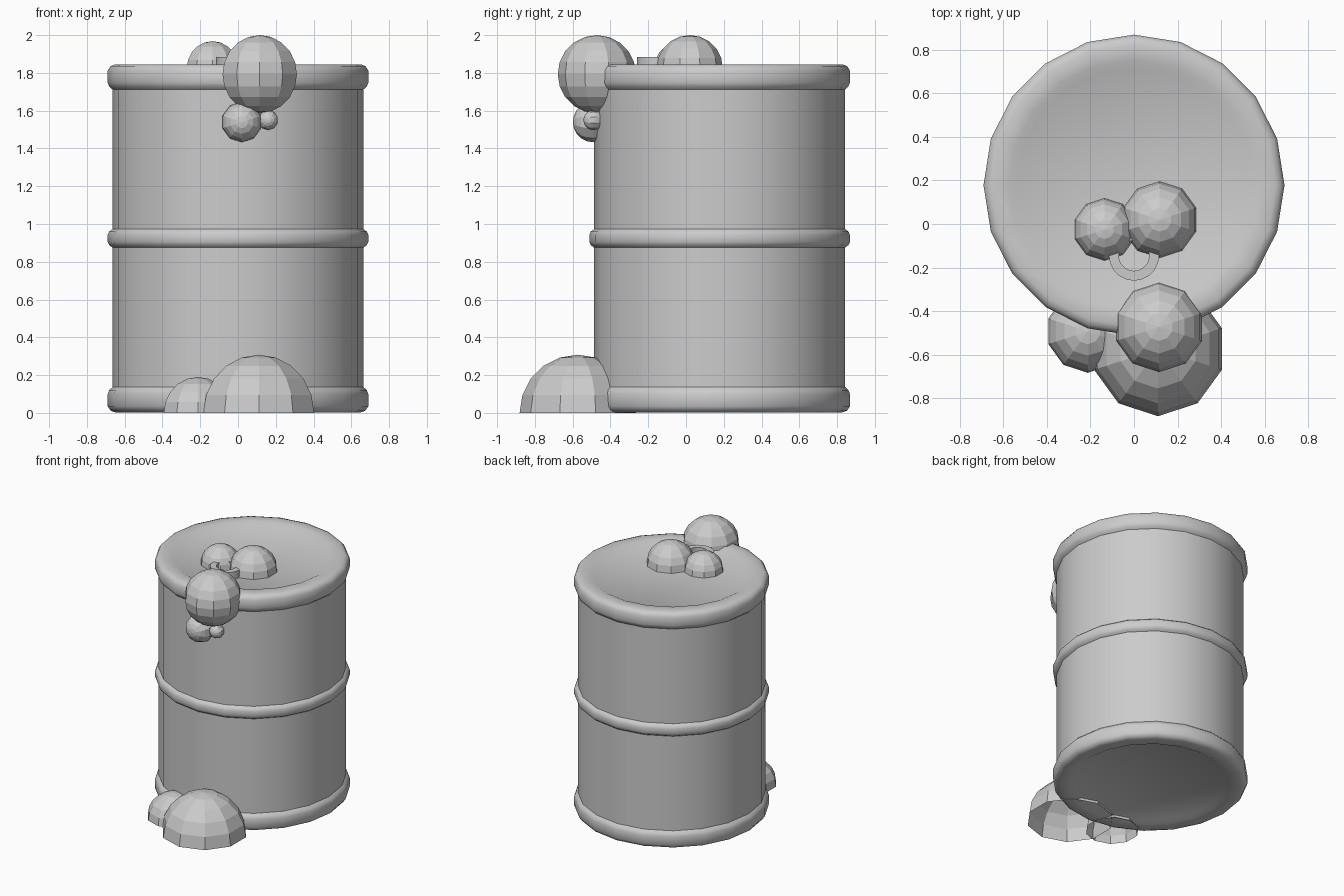
import bpy, bmesh, math
from mathutils import Matrix, Vector

if "Cube" in bpy.data.objects:
    bpy.data.objects.remove(bpy.data.objects["Cube"])


def finish(bm, name, loc, smooth_angle=None):
    mesh = bpy.data.meshes.new(name)
    bm.to_mesh(mesh)
    bm.free()
    ob = bpy.data.objects.new(name, mesh)
    bpy.context.collection.objects.link(ob)
    ob.location = loc
    if smooth_angle:
        bpy.ops.object.select_all(action='DESELECT')
        ob.select_set(True)
        bpy.context.view_layer.objects.active = ob
        bpy.ops.object.shade_smooth_by_angle(angle=math.radians(smooth_angle))
    return ob


def lathe(name, profile, sides, loc, closed=False):
    """Revolve (radius, z) points around z; cap the ends unless closed."""
    bm = bmesh.new()
    rings = []
    for r, z in profile:
        rings.append([bm.verts.new((r * math.cos(2 * math.pi * i / sides),
                                    r * math.sin(2 * math.pi * i / sides), z))
                      for i in range(sides)])
    pairs = list(zip(rings, rings[1:]))
    if closed:
        pairs.append((rings[-1], rings[0]))
    for a, b in pairs:
        for i in range(sides):
            j = (i + 1) % sides
            bm.faces.new((a[i], a[j], b[j], b[i]))
    if not closed:
        bm.faces.new(rings[0])
        bm.faces.new(rings[-1])
    bmesh.ops.recalc_face_normals(bm, faces=bm.faces)
    return finish(bm, name, loc, 40)


def bubble(name, loc, radius, half=False, forward=False):
    """Ten-sided faceted ball; half leaves an open dome, forward aims the pole at -y."""
    bm = bmesh.new()
    bmesh.ops.create_uvsphere(bm, u_segments=10, v_segments=10, radius=radius)
    if half:
        low = [v for v in bm.verts if v.co.z < -0.001]
        bmesh.ops.delete(bm, geom=low, context='VERTS')
    if forward:
        bmesh.ops.rotate(bm, verts=bm.verts, cent=Vector(),
                         matrix=Matrix.Rotation(math.pi / 2, 3, 'X'))
    return finish(bm, name, loc)


# Barrel with three rolled ribs and recessed ends
profile = [
    (0.54, 0.022), (0.575, 0.003), (0.65, 0.003), (0.675, 0.012), (0.69, 0.035),
    (0.69, 0.10), (0.682, 0.12), (0.664, 0.137),
    (0.664, 0.875), (0.682, 0.888), (0.69, 0.905), (0.69, 0.943), (0.682, 0.96), (0.664, 0.973),
    (0.664, 1.712), (0.682, 1.728), (0.69, 1.748),
    (0.69, 1.812), (0.675, 1.836), (0.65, 1.845), (0.575, 1.845), (0.54, 1.826),
]
lathe("barrel", profile, 20, (0, 0.178, 0))

# Bung ring on the lid
lathe("bung_ring", [(0.07, 1.82), (0.115, 1.82), (0.115, 1.885), (0.07, 1.885)],
      20, (0, -0.145, 0), closed=True)

# Leaking bubbles: on the lid, over the rim and on the floor
bubble("lid_bubble_large", (0.118, 0.02, 1.825), 0.175, half=True)
bubble("lid_bubble_small", (-0.135, -0.025, 1.825), 0.143, half=True)
bubble("rim_bubble", (0.115, -0.472, 1.793), 0.207)
bubble("drip_large", (0.02, -0.492, 1.54), 0.107, forward=True)
bubble("drip_small", (0.16, -0.49, 1.55), 0.053, forward=True)
bubble("floor_bubble_large", (0.11, -0.573, 0), 0.308, half=True)
bubble("floor_bubble_small", (-0.212, -0.492, 0), 0.19, half=True)
